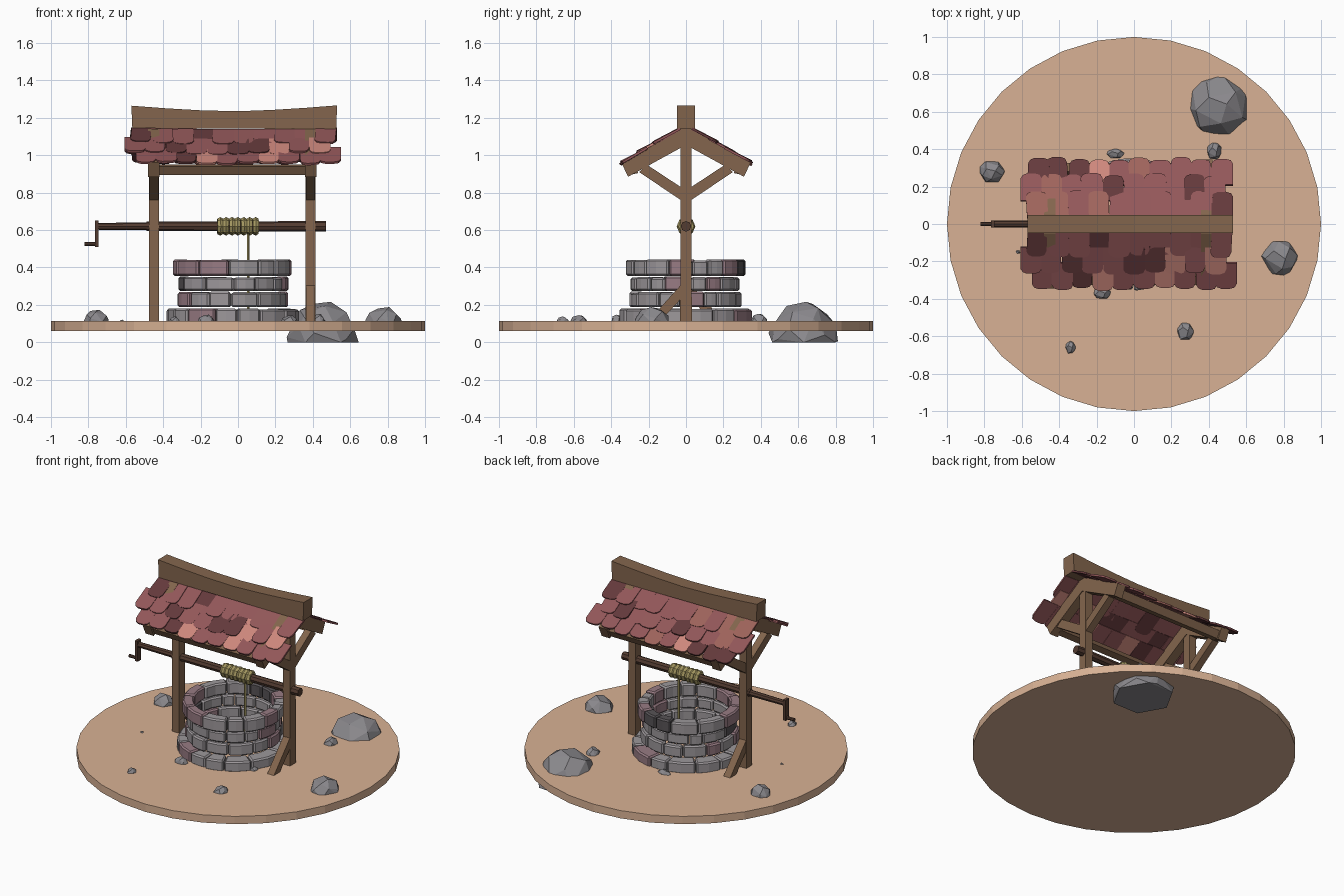
import bpy, bmesh, random
from math import pi, sin, cos, radians
from mathutils import Vector, Matrix

if "Cube" in bpy.data.objects:
    bpy.data.objects.remove(bpy.data.objects["Cube"])

random.seed(7)
CX = -0.03          # centre of the well
POSTS = {"left": -0.45, "right": 0.388}


def material(name, r, g, b):
    m = bpy.data.materials.new(name)
    m.diffuse_color = [(c / 255) ** 2.2 for c in (r, g, b)] + [1]
    m.use_nodes = True
    m.node_tree.nodes["Principled BSDF"].inputs["Base Color"].default_value = m.diffuse_color
    return m


SAND = material("sand", 215, 176, 147)
WOOD = material("wood", 130, 101, 78)
DARK_WOOD = material("dark_wood", 84, 62, 52)
ROPE = material("rope", 165, 152, 98)
ROCK = material("rock", 138, 136, 140)
STONES = [material("stone_grey", 155, 150, 153), material("stone_pink", 150, 122, 130),
          material("stone_dark", 88, 84, 87)]
TILES = [material("tile_red", 146, 88, 90), material("tile_light", 205, 135, 124),
         material("tile_dark", 100, 60, 62), material("tile_brown", 158, 100, 92)]


def make(name, bm, mats):
    bmesh.ops.recalc_face_normals(bm, faces=bm.faces)
    me = bpy.data.meshes.new(name)
    bm.to_mesh(me)
    bm.free()
    for m in mats:
        me.materials.append(m)
    ob = bpy.data.objects.new(name, me)
    bpy.context.collection.objects.link(ob)
    return ob


def prism(bm, pts, offset, mat=0):
    """Extrude a closed outline of 3D points along an offset."""
    a = [bm.verts.new(p) for p in pts]
    b = [bm.verts.new(Vector(p) + Vector(offset)) for p in pts]
    n = len(pts)
    faces = [bm.faces.new(a), bm.faces.new(b[::-1])]
    faces += [bm.faces.new((a[i], b[i], b[(i + 1) % n], a[(i + 1) % n])) for i in range(n)]
    for f in faces:
        f.material_index = mat


def yz_part(name, x, width, profile, mat=WOOD):
    bm = bmesh.new()
    prism(bm, [(x - width / 2, y, z) for y, z in profile], (width, 0, 0))
    return make(name, bm, [mat])


def rod(name, p, q, r1, r2, sides, mat):
    p, q = Vector(p), Vector(q)
    bm = bmesh.new()
    rot = (q - p).to_track_quat('Z', 'Y').to_matrix().to_4x4()
    bmesh.ops.create_cone(bm, cap_ends=True, segments=sides, radius1=r1, radius2=r2,
                          depth=(q - p).length, matrix=Matrix.Translation((p + q) / 2) @ rot)
    return make(name, bm, [mat])


def bevel(ob, w):
    m = ob.modifiers.new("bevel", 'BEVEL')
    m.width, m.segments, m.limit_method, m.angle_limit = w, 1, 'ANGLE', radians(40)


# Ground disc
rod("ground_disc", (0, 0, 0.06), (0, 0, 0.113), 1, 1, 32, SAND)

# Well wall: four rings of wedge stones
for k, (r0, r1, z0, z1) in enumerate([(0.26, 0.355, 0.105, 0.18), (0.25, 0.3, 0.188, 0.268),
                                      (0.25, 0.295, 0.275, 0.35), (0.25, 0.32, 0.355, 0.44)]):
    bm = bmesh.new()
    cuts = [0.35 * k]
    sizes = [random.uniform(0.6, 1.35) for _ in range(14)]
    for s in sizes:
        cuts.append(cuts[-1] + s / sum(sizes) * 2 * pi)
    for a, b in zip(cuts, cuts[1:]):
        ro = r1 + random.uniform(-0.008, 0.006)
        steps = [a + 0.008 + (b - a - 0.016) * i / 2 for i in range(3)]
        outline = [(CX + ro * cos(t), ro * sin(t), z0) for t in steps]
        outline += [(CX + r0 * cos(t), r0 * sin(t), z0) for t in steps[::-1]]
        prism(bm, outline, (0, 0, z1 - z0 + random.uniform(-0.005, 0.003)),
              random.choices([0, 1, 2], [7, 3, 0.7])[0])
    bevel(make(f"stone_ring_{k + 1}", bm, STONES), 0.009)

# Timber frames: post, rafter pair, upper braces and one foot brace each
half = [(0.31, 0.885), (0.345, 0.96), (0.05, 1.14)]
rafter = [(0, 1.055)] + half + [(-y, z) for y, z in half[::-1]]
for side, x in POSTS.items():
    s = -1 if side == "right" else 1
    yz_part(f"{side}_post", x, 0.054, [(-0.031, 0.11), (0.031, 0.11), (0.029, 1.13), (-0.029, 1.13)])
    yz_part(f"{side}_rafters", x, 0.062, rafter)
    for d, tag in ((1, "back"), (-1, "front")):
        yz_part(f"{side}_{tag}_brace", x, 0.048,
                [(d * y, z) for y, z in ((0.02, 0.755), (0.25, 0.91), (0.21, 0.95), (0.02, 0.825))])
    yz_part(f"{side}_foot_brace", x, 0.05,
            [(s * y, z) for y, z in ((0.205, 0.11), (0.14, 0.11), (0.02, 0.24), (0.02, 0.315))])

# Eave beams between the rafters
for d, tag in ((1, "back"), (-1, "front")):
    yz_part(f"{tag}_eave_beam", CX, 0.8,
            [(d * y, z) for y, z in ((0.255, 0.905), (0.3, 0.895), (0.325, 0.94), (0.28, 0.95))])

# Sagging ridge beam
bm = bmesh.new()
xs = [-0.57, -0.39, -0.2, 0, 0.19, 0.36, 0.53]
top = [(x, -0.048, 1.235 + 0.03 * (abs(x - CX) / 0.54) ** 1.5) for x in xs]
prism(bm, [(-0.565, -0.048, 1.145), (0.525, -0.048, 1.14)] + top[::-1], (0, 0.096, 0))
make("ridge_beam", bm, [WOOD])

# Roof tiles: three overlapping rows on each slope
W = 0.113
tile = [(-0.5, 0), (0.5, 0), (0.5, 0.8), (0.4, 0.95), (0.18, 1.0), (-0.2, 1.0), (-0.4, 0.94), (-0.5, 0.82)]
for d, tag in ((1, "back"), (-1, "front")):
    bm = bmesh.new()
    for row, (y0, z0, x0) in enumerate([(0.035, 1.15, -0.515), (0.125, 1.098, -0.55), (0.21, 1.046, -0.515)]):
        for i in range(10):
            x = x0 + i * W * 0.97 + (0.02 if d < 0 and row == 2 else 0)
            length = 0.158 + random.uniform(-0.008, 0.01)
            w = W * random.uniform(0.94, 1.06)
            tilt = radians(28.5 + random.uniform(-2, 2))
            skew = random.uniform(-0.05, 0.05)
            sag = -0.01 * (1 - ((x - CX) / 0.55) ** 2)
            pts = []
            for u, v in tile:
                l = v * length
                pts.append((x + u * w + skew * l, d * (y0 + l * cos(tilt)),
                            z0 + sag - l * sin(tilt) + skew * u * 0.08))
            prism(bm, pts, (0, -d * 0.006, -0.011), random.choices(range(4), [7, 2, 1.5, 2])[0])
    make(f"{tag}_roof_tiles", bm, TILES)

# Windlass: axle, crank and grip
Z = 0.62
rod("axle", (-0.49, 0, Z), (0.47, 0, Z), 0.025, 0.028, 8, DARK_WOOD)
rod("axle_end", (-0.765, 0, Z), (-0.48, 0, Z), 0.018, 0.021, 8, DARK_WOOD)
yz_part("crank_arm", -0.755, 0.02, [(-0.018, 0.51), (0.018, 0.51), (0.02, 0.65), (-0.02, 0.65)], DARK_WOOD)
rod("crank_grip", (-0.82, 0, 0.525), (-0.75, 0, 0.525), 0.011, 0.011, 8, DARK_WOOD)

# Rope coils and hanging rope
for i in range(7):
    bpy.ops.mesh.primitive_torus_add(location=(-0.095 + i * 0.0315, 0, Z), rotation=(0.1 * (i % 2), pi / 2, 0.06),
                                     major_segments=8, minor_segments=6, major_radius=0.032, minor_radius=0.018)
    ob = bpy.context.object
    ob.name = f"rope_coil_{i + 1}"
    ob.data.materials.append(ROPE)
rod("hanging_rope", (0.055, 0, 0.12), (0.055, 0, Z), 0.009, 0.009, 6, ROPE)


# Boulders and pebbles: convex hulls cut flat at the bottom
def rock(name, x, y, rx, ry, zb, zt, n=16):
    bm = bmesh.new()
    for i in range(n):
        h = 1 - (i + 0.5) / n
        r = (1 - h ** 2.2) ** 0.5 * random.uniform(0.93, 1.03)
        t = i * 2.4 + random.uniform(-0.3, 0.3)
        bm.verts.new((x + rx * r * cos(t), y + ry * r * sin(t), zb + (zt - zb) * h))
    for i in range(6):
        bm.verts.new((x + rx * cos(i * pi / 3), y + ry * sin(i * pi / 3), zb))
    res = bmesh.ops.convex_hull(bm, input=bm.verts)
    bmesh.ops.delete(bm, geom=[v for v in bm.verts if not v.link_faces], context='VERTS')
    bmesh.ops.dissolve_limit(bm, angle_limit=radians(12), verts=bm.verts, edges=bm.edges)
    make(name, bm, [ROCK])


rock("boulder", 0.455, 0.63, 0.19, 0.195, 0.0, 0.222, 20)
for i, (x, y, rx, ry, zt) in enumerate([
        (-0.76, 0.28, 0.07, 0.065, 0.177), (0.78, -0.18, 0.098, 0.1, 0.192), (0.43, 0.39, 0.042, 0.05, 0.155),
        (0.275, -0.575, 0.048, 0.052, 0.147), (-0.34, -0.66, 0.03, 0.037, 0.14),
        (-0.17, -0.37, 0.05, 0.035, 0.15), (-0.62, -0.15, 0.016, 0.012, 0.122),
        (-0.1, 0.375, 0.05, 0.03, 0.14), (0.26, -0.2, 0.03, 0.03, 0.135)]):
    rock(f"rock_{i + 1}", x, y, rx, ry, 0.1, zt, 12)
